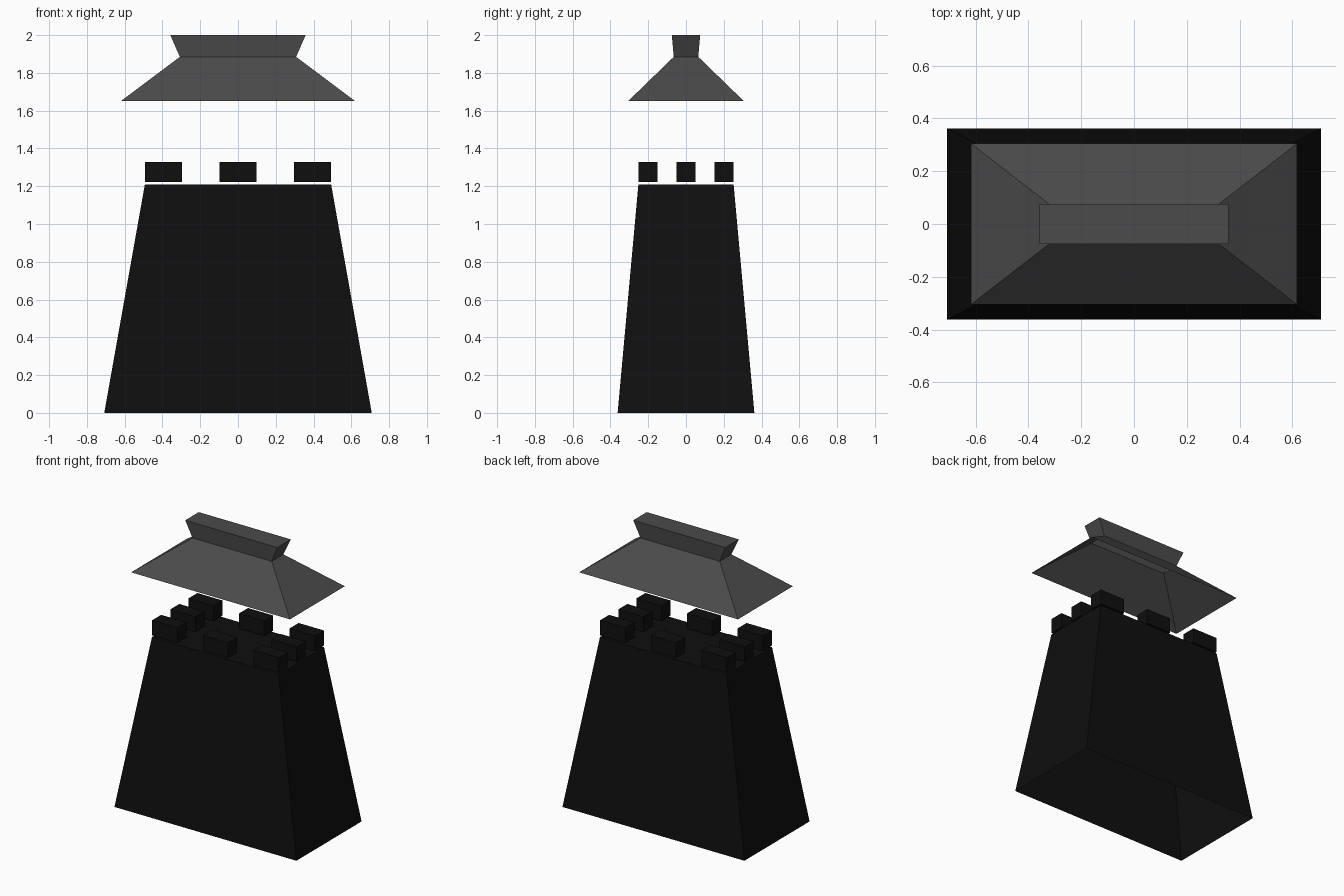
import bpy, bmesh

if "Cube" in bpy.data.objects:
    bpy.data.objects.remove(bpy.data.objects["Cube"])


def material(name, value):
    m = bpy.data.materials.new(name)
    m.diffuse_color = (value, value, value, 1)
    m.use_nodes = True
    m.node_tree.nodes["Principled BSDF"].inputs["Base Color"].default_value = m.diffuse_color
    return m


black = material("near black", 0.0048)
grey = material("dark grey", 0.07)


def stacked_shell(name, levels, mat, close_bottom=False, centre=(0, 0)):
    """Rectangular rings (half x, half y, z) joined by flat walls, closed on top."""
    bm = bmesh.new()
    cx, cy = centre
    rings = [[bm.verts.new((cx + sx * hx, cy + sy * hy, z))
              for sx, sy in ((-1, -1), (1, -1), (1, 1), (-1, 1))]
             for hx, hy, z in levels]
    for low, high in zip(rings, rings[1:]):
        for i in range(4):
            j = (i + 1) % 4
            bm.faces.new((low[i], low[j], high[j], high[i]))
    bm.faces.new(rings[-1])
    if close_bottom:
        bm.faces.new(rings[0][::-1])
    mesh = bpy.data.meshes.new(name)
    bm.to_mesh(mesh)
    bm.free()
    mesh.materials.append(mat)
    obj = bpy.data.objects.new(name, mesh)
    bpy.context.collection.objects.link(obj)
    return obj


# Tapered tower, hollow underneath
stacked_shell("tower_body", [(0.708, 0.362, 0), (0.493, 0.252, 1.21)], black)

# Battlement blocks around the rim, floating just above the deck
for ix in (-1, 0, 1):
    for iy in (-1, 0, 1):
        if ix or iy:
            stacked_shell("battlement_block",
                          [(0.098, 0.05, 1.222), (0.098, 0.05, 1.328)],
                          black, True, (ix * 0.394, iy * 0.201))

# Floating hipped roof with a flared ridge cap, hollow underneath
stacked_shell("roof", [(0.618, 0.305, 1.652), (0.308, 0.065, 1.885),
                       (0.358, 0.075, 2.0)], grey)
